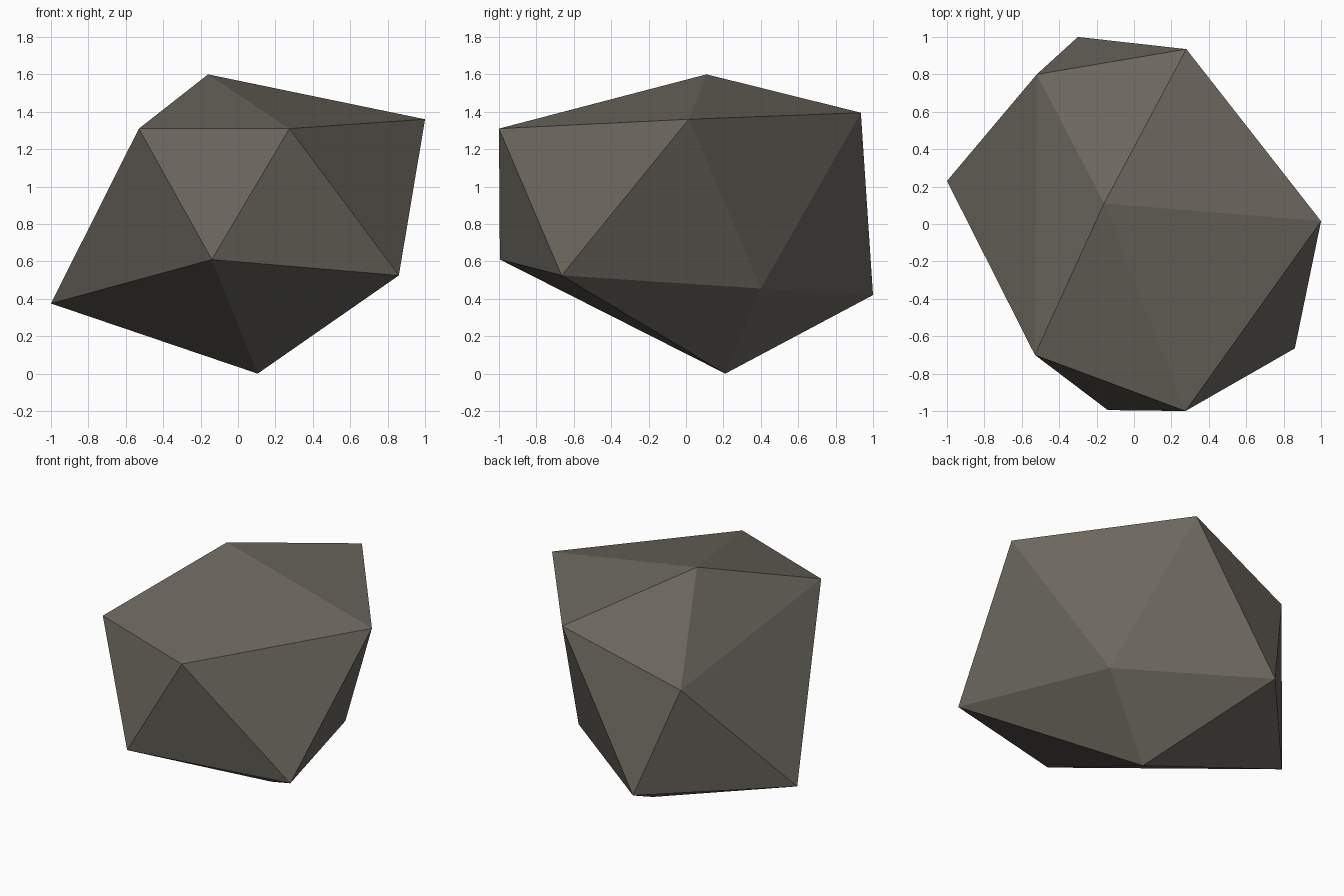
import bpy, bmesh

if "Cube" in bpy.data.objects:
    bpy.data.objects.remove(bpy.data.objects["Cube"])

# Rock: a distorted icosahedron made of two rings and two tips
tip_top = (-0.16, 0.11, 1.60)
tip_bottom = (0.105, 0.21, 0.0)
upper = [(1.0, 0.015, 1.36), (0.28, 0.935, 1.395), (-0.52, 0.80, 1.12),
         (-0.53, -0.70, 1.31), (0.275, -1.0, 1.31)]
lower = [(0.53, 0.40, 0.455), (-0.30, 1.0, 0.42), (-1.0, 0.23, 0.375),
         (-0.14, -0.995, 0.61), (0.86, -0.665, 0.525)]

bm = bmesh.new()
top = bm.verts.new(tip_top)
bottom = bm.verts.new(tip_bottom)
up = [bm.verts.new(p) for p in upper]
low = [bm.verts.new(p) for p in lower]

# Cap, belt and base triangles, one sector at a time
for i in range(5):
    j = (i + 1) % 5
    bm.faces.new((top, up[i], up[j]))
    bm.faces.new((up[i], low[i], up[j]))
    bm.faces.new((low[i], low[j], up[j]))
    bm.faces.new((bottom, low[j], low[i]))
bmesh.ops.recalc_face_normals(bm, faces=bm.faces)

mesh = bpy.data.meshes.new("rock")
bm.to_mesh(mesh)
bm.free()

# Single warm grey stone colour, flat shaded
stone = bpy.data.materials.new("warm grey stone")
stone.diffuse_color = (0.15, 0.137, 0.114, 1.0)
stone.use_nodes = True
stone.node_tree.nodes["Principled BSDF"].inputs["Base Color"].default_value = stone.diffuse_color
mesh.materials.append(stone)
rock = bpy.data.objects.new("rock", mesh)
bpy.context.collection.objects.link(rock)
